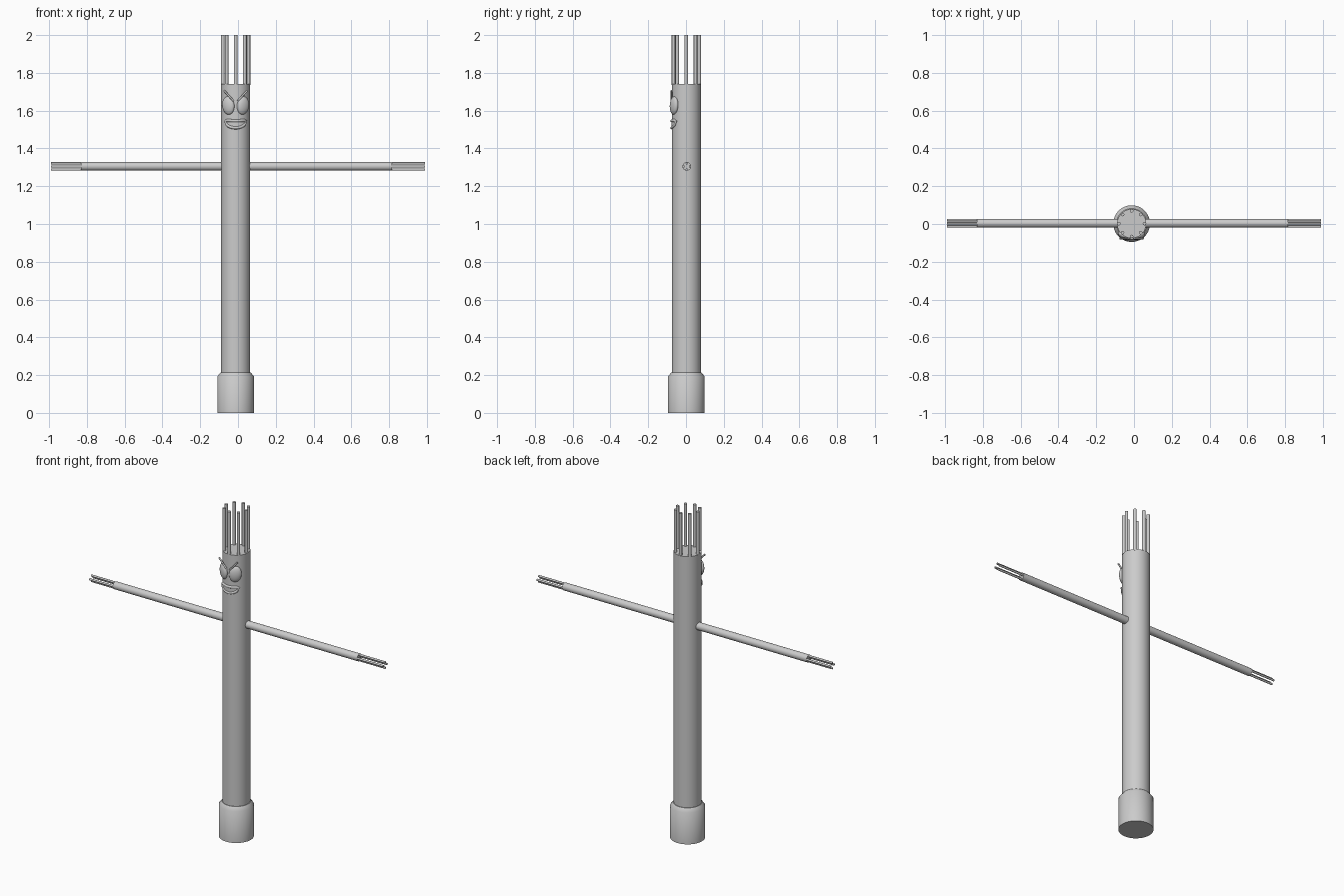
import bpy, bmesh, math
from mathutils import Vector, Matrix

if "Cube" in bpy.data.objects:
    bpy.data.objects.remove(bpy.data.objects["Cube"])

CX, CY, R = -0.0125, 0.002, 0.077   # body axis and radius

grey = bpy.data.materials.new("light_grey")
grey.diffuse_color = (0.6, 0.6, 0.6, 1)
grey.use_nodes = True
grey.node_tree.nodes["Principled BSDF"].inputs["Base Color"].default_value = grey.diffuse_color


def finish(ob, name, angle=40):
    ob.name = name
    ob.data.materials.append(grey)
    bpy.ops.object.select_all(action='DESELECT')
    ob.select_set(True)
    bpy.context.view_layer.objects.active = ob
    bpy.ops.object.shade_smooth_by_angle(angle=math.radians(angle))
    return ob


def mesh_object(bm, name):
    bmesh.ops.recalc_face_normals(bm, faces=bm.faces)
    me = bpy.data.meshes.new(name)
    bm.to_mesh(me)
    bm.free()
    ob = bpy.data.objects.new(name, me)
    bpy.context.collection.objects.link(ob)
    return finish(ob, name)


def rod(name, a, b, r, sides=12):
    a, b = Vector(a), Vector(b)
    bpy.ops.mesh.primitive_cylinder_add(vertices=sides, radius=r, depth=(b - a).length,
                                        location=(a + b) / 2)
    ob = bpy.context.object
    ob.rotation_euler = (b - a).to_track_quat('Z', 'Y').to_euler()
    return finish(ob, name)


def lathe(name, profile, sides=48):
    bm = bmesh.new()
    rings = [[bm.verts.new((CX + r * math.cos(2 * math.pi * i / sides),
                            CY + r * math.sin(2 * math.pi * i / sides), z))
              for i in range(sides)] for r, z in profile]
    for lo, hi in zip(rings, rings[1:]):
        for i in range(sides):
            j = (i + 1) % sides
            bm.faces.new((lo[i], lo[j], hi[j], hi[i]))
    bm.faces.new(rings[0])
    bm.faces.new(rings[-1])
    return mesh_object(bm, name)


def on_body(x, z, r=R):
    return Vector((CX + x, CY - math.sqrt(r * r - x * x), z))


# Tube body and blower base
lathe("body", [(R, 0.19), (R, 1.742)])
lathe("base", [(0.097, 0), (0.097, 0.193), (0.08, 0.214)])

# Hair streamers around the top rim
for i in range(8):
    a = i * math.pi / 4
    x, y = CX + 0.068 * math.cos(a), CY + 0.068 * math.sin(a)
    rod(f"hair_streamer_{i + 1}", (x, y, 1.735), (x, y, 2.0), 0.0095)

# Arms with finger streamers
for side, s, wrist, tip in (("left", -1, -0.83, -0.99), ("right", 1, 0.815, 0.99)):
    rod(f"{side}_arm", (CX + s * 0.06, CY + 0.002, 1.305), (wrist, CY + 0.002, 1.305), 0.0225, 32)
    for i in range(4):
        a = i * math.pi / 2
        y, z = CY + 0.002 + 0.0165 * math.cos(a), 1.305 + 0.0165 * math.sin(a)
        rod(f"{side}_finger_{i + 1}", (wrist - s * 0.01, y, z), (tip, y, z), 0.006)

# Eyes and slanted brows
for side, s in (("left", -1), ("right", 1)):
    bpy.ops.mesh.primitive_uv_sphere_add(segments=32, ring_count=16, radius=1)
    eye = bpy.context.object
    eye.data.transform(Matrix.Translation(on_body(s * 0.039, 1.627, 0.076))
                       @ Matrix.Rotation(s * math.radians(28), 4, 'Z')
                       @ Matrix.Rotation(s * math.radians(8), 4, 'Y')
                       @ Matrix.Diagonal((0.035, 0.018, 0.048, 1)))
    finish(eye, f"{side}_eye", 180)
    rod(f"{side}_brow", (CX + s * 0.062, CY - 0.078, 1.707),
        (CX + s * 0.012, CY - 0.079, 1.652), 0.005)

# Mouth: lip ring and inner plate wrapped on the body
N, W = 14, 0.054
ts = [-1 + 2 * i / N for i in range(N + 1)]


def upper(t): return 1.546 + 0.005 * t * t - 0.008 * t ** 8


def lower(t): return 1.543 - 0.034 * math.sqrt(max(0, 1 - t * t))


outline = [on_body(W * t, upper(t)) for t in ts] + \
          [on_body(W * t, lower(t)) for t in reversed(ts[1:-1])]
cu = bpy.data.curves.new("lips", 'CURVE')
cu.dimensions = '3D'
cu.bevel_depth = 0.008
cu.bevel_resolution = 3
sp = cu.splines.new('POLY')
sp.points.add(len(outline) - 1)
for p, co in zip(sp.points, outline):
    p.co = (*co, 1)
sp.use_cyclic_u = True
lips = bpy.data.objects.new("lips", cu)
bpy.context.collection.objects.link(lips)
bpy.ops.object.select_all(action='DESELECT')
lips.select_set(True)
bpy.context.view_layer.objects.active = lips
bpy.ops.object.convert(target='MESH')
finish(bpy.context.object, "lips", 60)

bm = bmesh.new()
cols = [(bm.verts.new(on_body(W * t, upper(t), R + 0.003)),
         bm.verts.new(on_body(W * t, lower(t), R + 0.003))) for t in ts[1:-1]]
for a, b in zip(cols, cols[1:]):
    bm.faces.new((a[0], a[1], b[1], b[0]))
mesh_object(bm, "mouth_plate")
